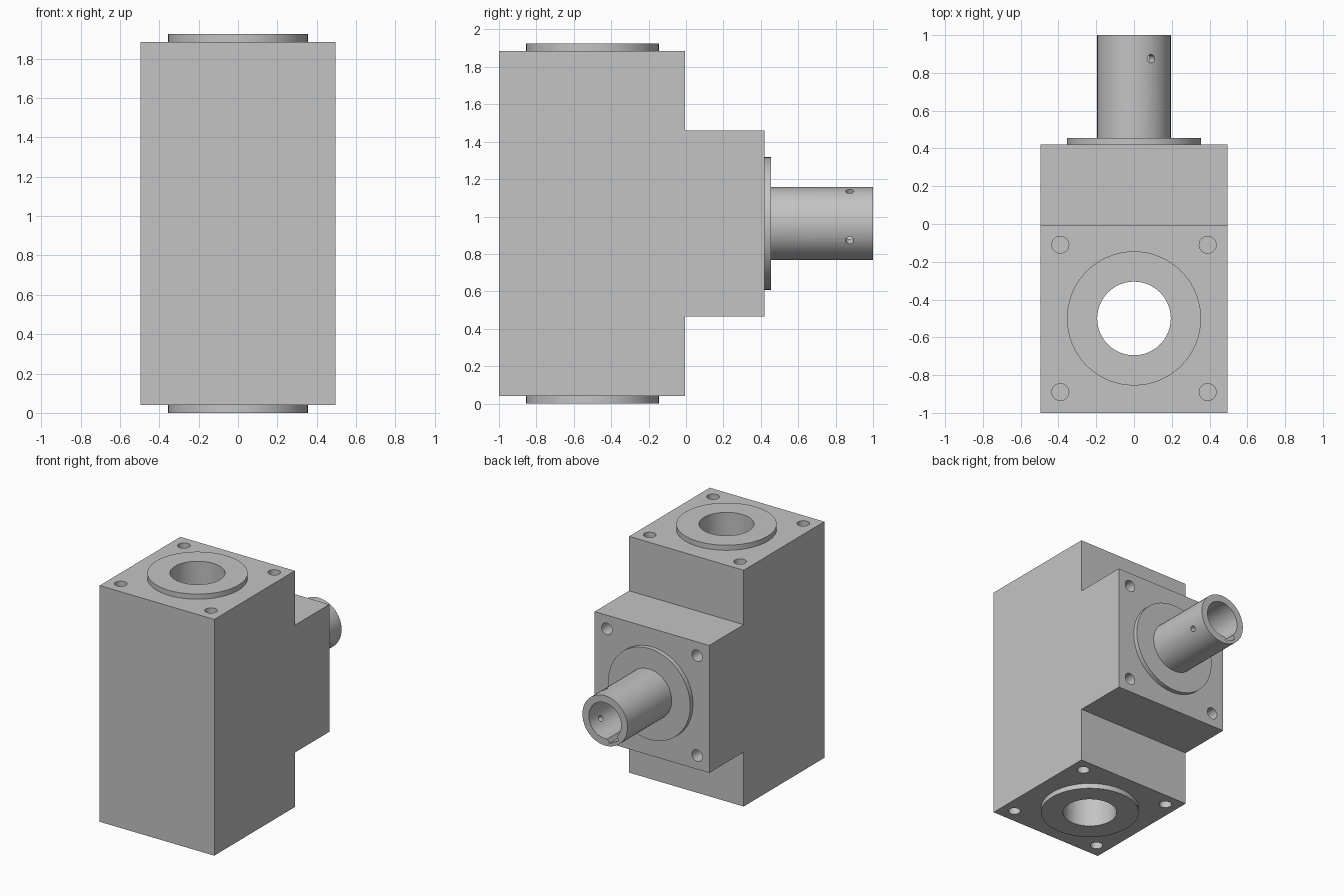
import bpy
import bmesh
from math import radians, sin, cos
from mathutils import Matrix, Vector

if "Cube" in bpy.data.objects:
    bpy.data.objects.remove(bpy.data.objects["Cube"])

HALF = 0.495               # half width of the housing
AXIS_Y = -0.5              # vertical bore axis
MID_Z = 0.9625             # shaft axis height
LOW, HIGH = 0.04, 1.885    # housing bottom and top
BOLT = 0.39                # bolt hole offset from each axis
TILT = radians(27.5)       # roll of the shaft about its axis

grey = bpy.data.materials.new("machined grey")
grey.use_nodes = True
colour = (0.55, 0.55, 0.55, 1)
grey.diffuse_color = colour
grey.node_tree.nodes["Principled BSDF"].inputs["Base Color"].default_value = colour


def finish(name, bm):
    bmesh.ops.recalc_face_normals(bm, faces=bm.faces)
    mesh = bpy.data.meshes.new(name)
    bm.to_mesh(mesh)
    bm.free()
    mesh.materials.append(grey)
    obj = bpy.data.objects.new(name, mesh)
    bpy.context.collection.objects.link(obj)
    return obj


def cylinder(name, start, end, radius, sides=48):
    start, end = Vector(start), Vector(end)
    axis = end - start
    turn = axis.to_track_quat('Z', 'Y').to_matrix().to_4x4()
    bm = bmesh.new()
    bmesh.ops.create_cone(bm, cap_ends=True, segments=sides, radius1=radius,
                          radius2=radius, depth=axis.length,
                          matrix=Matrix.Translation((start + end) / 2) @ turn)
    return finish(name, bm)


def box(name, size, matrix):
    bm = bmesh.new()
    bmesh.ops.create_cube(bm, size=1, matrix=matrix @ Matrix.Diagonal((*size, 1)))
    return finish(name, bm)


def combine(target, tool, operation):
    tool.hide_render = True
    mod = target.modifiers.new(operation.lower(), 'BOOLEAN')
    mod.operation = operation
    mod.solver = 'EXACT'
    mod.object = tool
    bpy.context.view_layer.objects.active = target
    bpy.ops.object.modifier_apply(modifier=mod.name)
    bpy.data.objects.remove(tool)


# Housing: T-shaped side profile extruded across the width
profile = [(-1, LOW), (-0.005, LOW), (-0.005, 0.465), (0.42, 0.465),
           (0.42, 1.46), (-0.005, 1.46), (-0.005, HIGH), (-1, HIGH)]
bm = bmesh.new()
side = bm.faces.new([bm.verts.new((-HALF, y, z)) for y, z in profile])
grown = bmesh.ops.extrude_face_region(bm, geom=[side])["geom"]
bmesh.ops.translate(bm, vec=(2 * HALF, 0, 0),
                    verts=[v for v in grown if isinstance(v, bmesh.types.BMVert)])
housing = finish("housing", bm)

# Raised round flanges on the top, bottom and back
for start, end in (((0, AXIS_Y, HIGH - 0.1), (0, AXIS_Y, 1.925)),
                   ((0, AXIS_Y, LOW + 0.1), (0, AXIS_Y, 0)),
                   ((0, 0.3, MID_Z), (0, 0.455, MID_Z))):
    combine(housing, cylinder("flange", start, end, 0.355, 64), 'UNION')

# Vertical through bore
combine(housing, cylinder("bore", (0, AXIS_Y, -0.2), (0, AXIS_Y, 2.2), 0.195), 'DIFFERENCE')

# Blind bolt holes in the corners of the three mounting faces
for sx in (-BOLT, BOLT):
    for s in (-BOLT, BOLT):
        for start, end in (((sx, AXIS_Y + s, HIGH - 0.15), (sx, AXIS_Y + s, HIGH + 0.1)),
                           ((sx, AXIS_Y + s, LOW - 0.1), (sx, AXIS_Y + s, LOW + 0.15)),
                           ((sx, 0.27, MID_Z + s), (sx, 0.52, MID_Z + s))):
            combine(housing, cylinder("bolt_hole", start, end, 0.045, 24), 'DIFFERENCE')

# Hollow output shaft
shaft = cylinder("output_shaft", (0, 0.44, MID_Z), (0, 1, MID_Z), 0.195)
combine(shaft, cylinder("socket", (0, 0.5, MID_Z), (0, 1.1, MID_Z), 0.14), 'DIFFERENCE')

# Keyway along the socket
roll = Matrix.Translation((0, 0.8, MID_Z)) @ Matrix.Rotation(TILT, 4, 'Y')
keyway = box("keyway", (0.09, 0.6, 0.12), roll @ Matrix.Translation((0, 0, -0.108)))
combine(shaft, keyway, 'DIFFERENCE')

# Two set screw holes at right angles
for angle in (TILT, TILT + radians(90)):
    out = Vector((sin(angle), 0, cos(angle)))
    centre = Vector((0, 0.875, MID_Z))
    combine(shaft, cylinder("screw_hole", centre + out * 0.07, centre + out * 0.3, 0.022, 16),
            'DIFFERENCE')

# Smooth round walls, sharp edges kept
for obj in (housing, shaft):
    bpy.ops.object.select_all(action='DESELECT')
    obj.select_set(True)
    bpy.context.view_layer.objects.active = obj
    bpy.ops.object.shade_smooth_by_angle(angle=radians(30))
